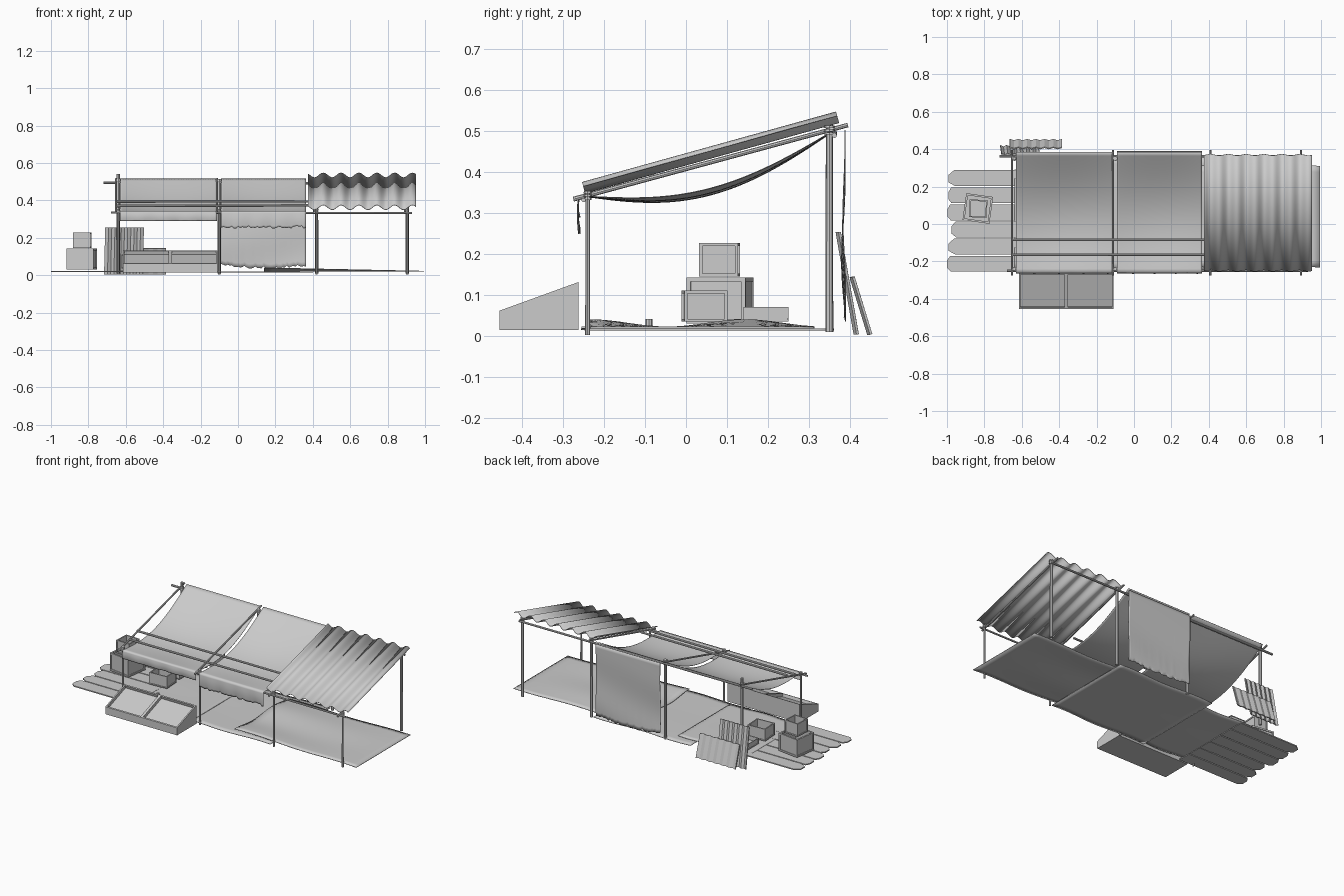
import bpy, bmesh, math, random
from mathutils import Vector, Matrix

if "Cube" in bpy.data.objects:
    bpy.data.objects.remove(bpy.data.objects["Cube"])
random.seed(4)


def finish(bm, name, smooth=False):
    bmesh.ops.recalc_face_normals(bm, faces=bm.faces)
    me = bpy.data.meshes.new(name)
    bm.to_mesh(me)
    bm.free()
    for p in me.polygons:
        p.use_smooth = smooth
    ob = bpy.data.objects.new(name, me)
    bpy.context.collection.objects.link(ob)
    return ob


def pole(name, a, b, r, sides=8):
    a, b = Vector(a), Vector(b)
    d = b - a
    bm = bmesh.new()
    m = Matrix.Translation((a + b) / 2) @ d.to_track_quat('Z', 'Y').to_matrix().to_4x4()
    bmesh.ops.create_cone(bm, cap_ends=True, segments=sides, radius1=r, radius2=r * 0.92,
                          depth=d.length, matrix=m)
    return finish(bm, name)


def sheet(name, f, nu, nv, thick=0.0, smooth=True):
    """Grid surface from f(u, v) with optional thickness."""
    bm = bmesh.new()
    g = [[bm.verts.new(f(i / nu, j / nv)) for j in range(nv + 1)] for i in range(nu + 1)]
    for i in range(nu):
        for j in range(nv):
            bm.faces.new((g[i][j], g[i + 1][j], g[i + 1][j + 1], g[i][j + 1]))
    ob = finish(bm, name, smooth)
    if thick:
        s = ob.modifiers.new("thickness", 'SOLIDIFY')
        s.thickness = thick
        s.offset = 0
    return ob


def recess(bm, f, border, offset):
    """Inset a face and sink its middle by the offset vector."""
    bmesh.ops.inset_individual(bm, faces=[f], thickness=border)
    for low in bmesh.ops.extrude_discrete_faces(bm, faces=[f])['faces']:
        bmesh.ops.translate(bm, verts=low.verts, vec=offset)


def crate(name, c, size, rot=0.0):
    """Framed crate with an open top and shallow side panels."""
    bm = bmesh.new()
    bmesh.ops.create_cube(bm, size=1, matrix=Matrix.Translation(c) @ Matrix.Rotation(rot, 4, 'Z')
                          @ Matrix.Diagonal((*size, 1)))
    bm.normal_update()
    for f in list(bm.faces):
        n = f.normal.copy()
        recess(bm, f, min(size) * 0.13, -n * (size[2] * 0.75 if n.z > 0.9 else 0.004))
    return finish(bm, name)


def roof_z(y):
    return 0.336 + (y + 0.27) * 0.27


# Posts, rafters and lashings
tops = {-0.64: 0.54, -0.10: 0.512, 0.42: 0.50, 0.905: 0.495}
for i, (x, top) in enumerate(tops.items()):
    pole(f"front_post_{i}", (x, -0.24, 0.003), (x, -0.24, 0.352), 0.006)
    pole(f"back_post_{i}", (x, 0.35, 0.01), (x, 0.35, top), 0.0095)
    pole(f"rafter_{i}", (x - 0.012, -0.275, 0.334), (x - 0.012, 0.395, 0.515), 0.006)
    for y, r in ((-0.24, 0.010), (0.35, 0.013)):
        z = roof_z(y) - 0.012
        for k in range(3):
            pole(f"lashing_{i}_{k}", (x, y, z + k * 0.008), (x, y, z + k * 0.008 + 0.006), r)

# Long beams and purlins
pole("front_beam", (-0.68, -0.25, 0.335), (0.93, -0.25, 0.332), 0.006)
pole("back_beam", (-0.72, 0.362, 0.495), (0.92, 0.362, 0.49), 0.007)
pole("purlin_upper", (-0.65, -0.085, 0.394), (0.375, -0.085, 0.394), 0.007)
pole("purlin_lower", (-0.65, -0.165, 0.37), (0.375, -0.165, 0.373), 0.007)


# Sagging cloth canopies with hanging front flaps
def canopy(name, x0, x1, sag, hem, ragged):
    rag = [random.uniform(-1, 1) * ragged for _ in range(41)]

    def f(u, v):
        x = x0 + (x1 - x0) * u
        if v < 0.8:
            t = v / 0.8
            y = 0.385 - 0.645 * t
            z = roof_z(y) + 0.004 - sag * (math.sin(math.pi * t) * (0.85 + 0.15 * math.sin(math.pi * u)))
        else:
            t = (v - 0.8) / 0.2
            y = -0.26 - 0.004 * math.sin(t * 3) + 0.002 * math.sin(u * 25) * t
            z = 0.342 + (hem - 0.342) * t + rag[round(u * 40)] * t * t
        return (x, y, z)
    sheet(name, f, 40, 40, 0.002)


canopy("left_canopy", -0.63, -0.112, 0.085, 0.29, 0.001)
canopy("middle_canopy", -0.09, 0.363, 0.08, 0.256, 0.007)

# Back curtain
hem = [random.uniform(-0.007, 0.007) for _ in range(41)]
sheet("back_curtain", lambda u, v: (-0.09 + 0.453 * u,
                                    0.388 + 0.007 * math.sin(v * 7 + u * 2) * v - 0.005 * v,
                                    0.503 - 0.45 * v + hem[round(u * 40)] * v ** 3 - 0.012 * math.sin(u * 3) * v),
      40, 20, 0.002)


# Corrugated metal roof
def metal(u, v):
    w = 0.013 * math.cos(2 * math.pi * (u * 6.05 - 0.85))
    y = -0.25 + 0.62 * v
    return (0.375 + 0.577 * u, y - 0.26 * w, 0.362 + 0.172 * v + 0.966 * w)


sheet("metal_roof", metal, 72, 2, 0.003)


# Corrugated scraps leaning at the back
def scrap(name, x0, x1, yb, yt, top, skew, n):
    def f(u, v):
        w = 0.007 * abs((u * n) % 1 * 2 - 1)
        return (x0 + (x1 - x0) * u + skew * v, yb + (yt - yb) * v + w, 0.004 + top * v)
    sheet(name, f, n * 4, 1, 0.006, False)


scrap("tall_scrap", -0.715, -0.51, 0.412, 0.368, 0.25, 0.006, 6)
scrap("short_scrap", -0.665, -0.385, 0.445, 0.402, 0.14, 0.0, 6)

# Ground planks with uneven ends
for i in range(6):
    y0 = -0.255 + i * 0.0915
    a = -1.0 if i == 0 else -0.99 + random.uniform(-0.008, 0.02)
    b, ch = -0.55, random.uniform(0.01, 0.04)
    bm = bmesh.new()
    pts = [(a, y0 + 0.02), (a + ch, y0), (b, y0), (b, y0 + 0.085), (a + ch * 0.8, y0 + 0.085), (a, y0 + 0.06)]
    f = bm.faces.new([bm.verts.new((x, y, 0.016)) for x, y in pts])
    r = bmesh.ops.extrude_face_region(bm, geom=[f])
    bmesh.ops.translate(bm, vec=(0, 0, 0.007), verts=[v for v in r['geom'] if isinstance(v, bmesh.types.BMVert)])
    finish(bm, f"plank_{i}")


# Ground mats
def mat(name, x0, x1, y0, y1, z, bump):
    sheet(name, lambda u, v: (x0 + (x1 - x0) * u, y0 + (y1 - y0) * v + 0.006 * math.sin(u * 9),
                              z + bump * (1 - u) * (1 + math.cos(v * 9)) * 0.5),
          20, 16, 0.004)


mat("left_mat", -0.64, -0.15, -0.24, 0.29, 0.02, 0.003)
mat("middle_mat", -0.28, 0.40, -0.25, 0.355, 0.016, 0.002)
mat("right_mat", 0.14, 0.995, -0.235, 0.308, 0.021, 0.018)

# Crates
crate("large_crate", (-0.835, 0.083, 0.087), (0.145, 0.145, 0.112), -0.14)
crate("top_crate", (-0.833, 0.082, 0.186), (0.095, 0.095, 0.082), -0.05)
crate("medium_crate", (-0.56, 0.045, 0.073), (0.12, 0.105, 0.076), 0.06)
crate("low_crate", (-0.56, 0.195, 0.053), (0.10, 0.11, 0.036), 0.0)
pole("small_pot", (-0.50, -0.09, 0.022), (-0.50, -0.09, 0.042), 0.009)

# Sloped display stand with two recessed trays
bm = bmesh.new()
prof = [(-0.455, 0.015), (-0.262, 0.015), (-0.262, 0.132), (-0.455, 0.062)]
rings = [[bm.verts.new((x, y, z)) for y, z in prof] for x in (-0.615, -0.362, -0.11)]
trays = []
for a, b in zip(rings, rings[1:]):
    for k in range(4):
        f = bm.faces.new((a[k], a[(k + 1) % 4], b[(k + 1) % 4], b[k]))
        if k == 2:
            trays.append(f)
bm.faces.new(rings[0])
bm.faces.new(rings[2])
bmesh.ops.recalc_face_normals(bm, faces=bm.faces)
for f in trays:
    recess(bm, f, 0.012, (0, 0.006, -0.018))
finish(bm, "display_stand")
